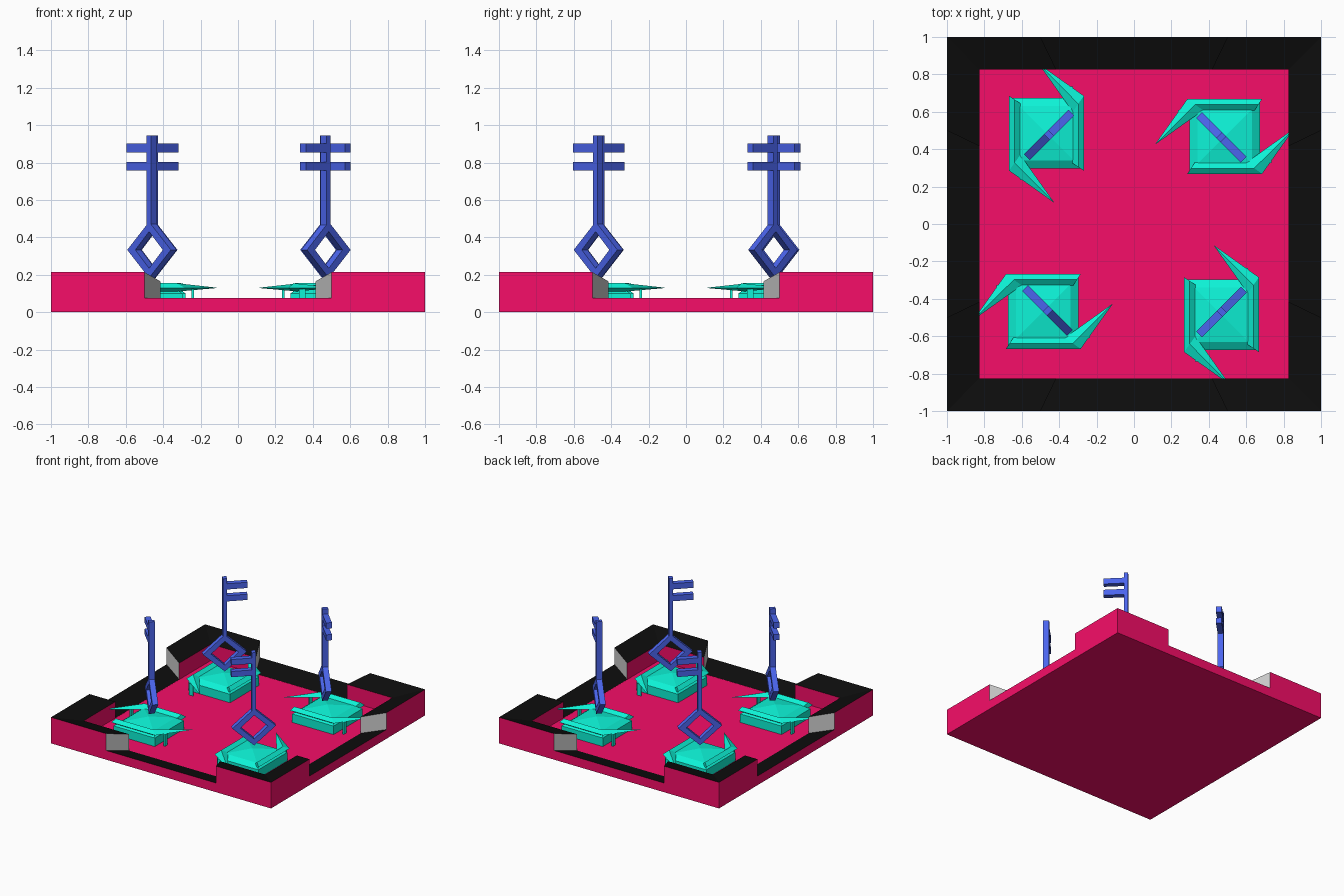
import bpy, bmesh, math
from mathutils import Matrix, Vector

if "Cube" in bpy.data.objects:
    bpy.data.objects.remove(bpy.data.objects["Cube"])


def material(name, rgb):
    m = bpy.data.materials.new(name)
    m.diffuse_color = (*rgb, 1)
    m.use_nodes = True
    m.node_tree.nodes["Principled BSDF"].inputs["Base Color"].default_value = m.diffuse_color
    return m


PINK = material("pink", (0.93, 0.004, 0.14))
BLACK = material("black", (0.004, 0.004, 0.004))
TEAL = material("teal", (0.004, 0.9, 0.68))
BLUE = material("blue", (0.07, 0.13, 0.85))


def finish(bm, name, mats, matrix=Matrix()):
    bmesh.ops.remove_doubles(bm, verts=bm.verts, dist=1e-5)
    bmesh.ops.recalc_face_normals(bm, faces=bm.faces)
    me = bpy.data.meshes.new(name)
    bm.to_mesh(me)
    bm.free()
    for m in mats:
        me.materials.append(m)
    ob = bpy.data.objects.new(name, me)
    bpy.context.collection.objects.link(ob)
    ob.matrix_world = matrix
    return ob


def face(bm, pts, mat=0):
    f = bm.faces.new([bm.verts.new(p) for p in pts])
    f.material_index = mat


def loft(bm, rings):
    """Skin equal-length rings of points and cap both ends."""
    n = len(rings[0])
    for a, b in zip(rings, rings[1:]):
        for i in range(n):
            j = (i + 1) % n
            face(bm, (a[i], a[j], b[j], b[i]))
    face(bm, rings[0])
    face(bm, rings[-1])


def box(bm, lo, hi):
    lo, hi = Vector(lo), Vector(hi)
    size = hi - lo
    bmesh.ops.create_cube(bm, size=1, matrix=Matrix.Translation((lo + hi) / 2)
                          @ Matrix.Diagonal((*size, 1)))


# Tray: rim slopes inward, raised at the corners, low in the middle of each side
IN, FLOOR = 0.825, 0.03
HIGH, LOW = (0.214, 0.165), (0.075, 0.031)
stations = [(-1, -IN, HIGH), (-0.5, -0.415, HIGH), (-0.5, -0.415, LOW),
            (0.5, 0.415, LOW), (0.5, 0.415, HIGH), (1, IN, HIGH)]
bm = bmesh.new()
ends = []
for k in range(4):
    rot = Matrix.Rotation(k * math.pi / 2, 3, 'Z')
    for (o1, i1, h1), (o2, i2, h2) in zip(stations, stations[1:]):
        top = [rot @ Vector(p) for p in ((o1, -1, h1[0]), (o2, -1, h2[0]),
                                         (i2, -IN, h2[1]), (i1, -IN, h1[1]))]
        if h1 != h2:
            # end faces point towards the low gap
            ends.append(top)
            continue
        face(bm, top, 1)
        face(bm, [rot @ Vector(p) for p in ((o1, -1, 0), (o2, -1, 0),
                                            (o2, -1, h2[0]), (o1, -1, h1[0]))])
        face(bm, [rot @ Vector(p) for p in ((i2, -IN, FLOOR), (i1, -IN, FLOOR),
                                            (i1, -IN, h1[1]), (i2, -IN, h2[1]))])
square = [(-1, -1), (1, -1), (1, 1), (-1, 1)]
face(bm, [(x, y, 0) for x, y in square][::-1])
face(bm, [(x * IN, y * IN, FLOOR) for x, y in square])
finish(bm, "tray", (PINK, BLACK))

# Bare grey end faces of the raised corners
me = bpy.data.meshes.new("rim_ends")
me.from_pydata([p for q in ends for p in q], [],
               [range(4 * i, 4 * i + 4) for i in range(len(ends))])
bpy.context.collection.objects.link(bpy.data.objects.new("rim_ends", me))


def make_pad(name, matrix):
    # stepped pad with a shallow pyramid top
    bm = bmesh.new()
    loft(bm, [[(x * h, y * h, z) for x, y in square]
              for h, z in ((0.188, FLOOR), (0.188, 0.1), (0.145, 0.13), (0.002, 0.155))])
    finish(bm, name, (TEAL,), matrix)


def make_blade(name, matrix):
    # bar along one pad edge that bends into a long spike, with a thin leg
    def section(outer, inner, s=1):
        o, i = Vector(outer), Vector(inner)
        m = (o + i) / 2
        return [(*o, 0.13), (*m, 0.13 + 0.025 * s), (*i, 0.13), (*m, 0.13 - 0.02 * s)]
    bm = bmesh.new()
    loft(bm, [section((-0.2, -0.2), (-0.16, -0.14)),
              section((0.2, -0.2), (0.115, -0.14)),
              section((0.371, 0.04), (0.369, 0.041), 0.05)])
    box(bm, (0.237, -0.142, FLOOR), (0.249, -0.108, 0.125))
    finish(bm, name, (TEAL,), matrix)


def make_sign(name, matrix):
    # diamond ring, post and two side bars, drawn in the local xz plane
    t = 0.022
    bm = bmesh.new()
    ring = []
    for c, s in ((1, 0), (0, 1), (-1, 0), (0, -1)):
        ring.append([(c * w, y, 0.333 + s * h) for w, h, y in
                     ((0.165, 0.15, -t), (0.165, 0.15, t), (0.104, 0.098, t), (0.104, 0.098, -t))])
    for a, b in zip(ring, ring[1:] + ring[:1]):
        for i in range(4):
            j = (i + 1) % 4
            face(bm, (a[i], a[j], b[j], b[i]))
    finish(bm, name + "_diamond", (BLUE,), matrix)
    bm = bmesh.new()
    box(bm, (-0.014, -t, 0.46), (0.018, t, 0.945))
    finish(bm, name + "_post", (BLUE,), matrix)
    for n, z in enumerate((0.757, 0.855)):
        bm = bmesh.new()
        box(bm, (0, -t, z), (0.172, t, z + 0.047))
        finish(bm, f"{name}_bar_{n + 1}", (BLUE,), matrix)


# Four stations, each a quarter turn on from the last; the signs sit slightly off
offsets = ((0.005, 0), (0.005, -0.003), (0, 0), (0.009, 0.009))
for k, corner in enumerate(("front_left", "front_right", "back_right", "back_left")):
    turn = Matrix.Rotation(k * math.pi / 2, 4, 'Z')
    pad = turn @ Matrix.Translation((-0.485, -0.468, 0))
    make_pad(corner + "_pad", pad)
    make_blade(corner + "_blade_a", pad)
    make_blade(corner + "_blade_b", pad @ Matrix.Rotation(math.pi, 4, 'Z'))
    make_sign(corner + "_sign", Matrix.Translation((*offsets[k], 0)) @ turn
              @ Matrix.Translation((-0.465, -0.465, 0))
              @ Matrix.Rotation(math.radians(135), 4, 'Z'))
